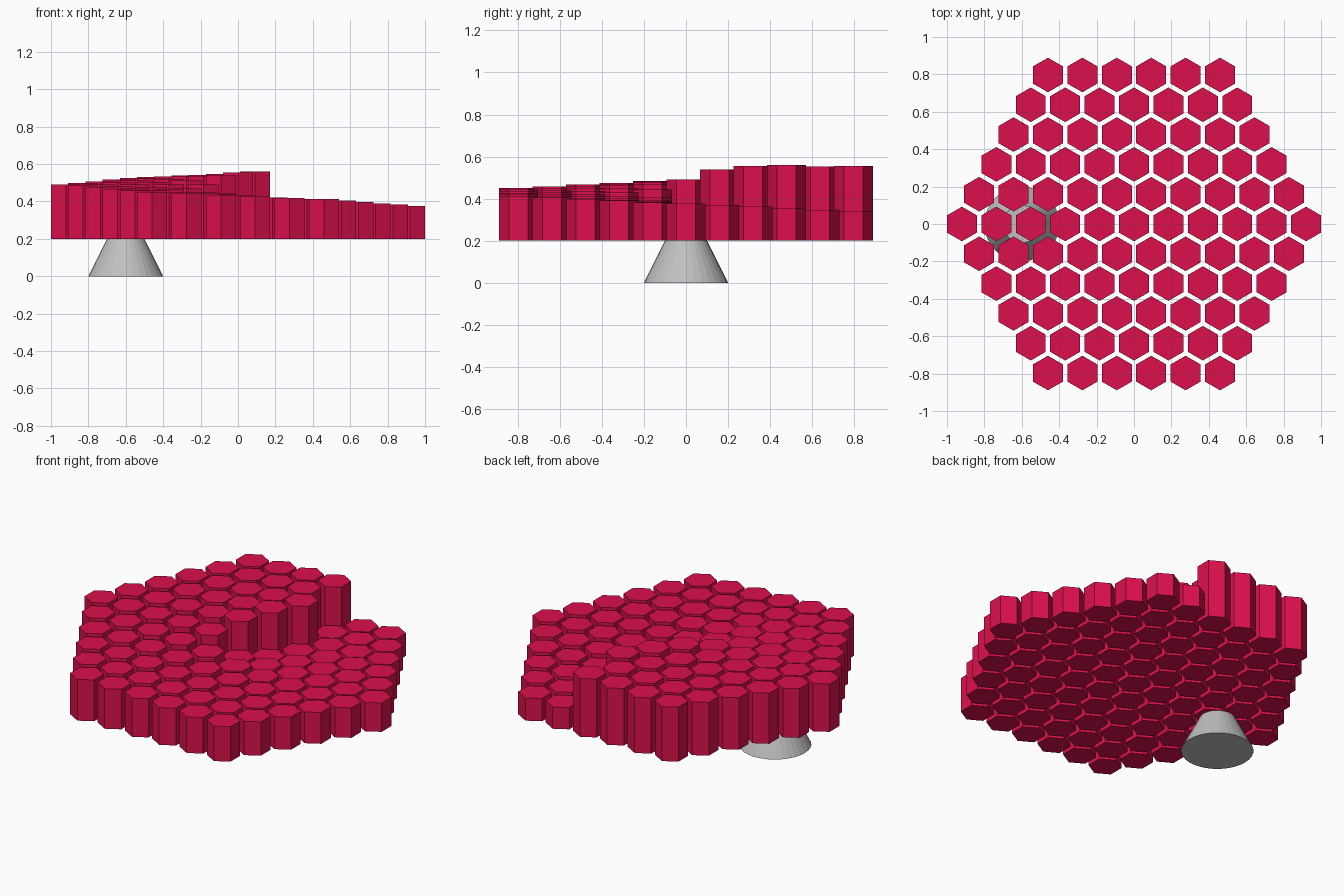
import bpy, bmesh, math

if "Cube" in bpy.data.objects:
    bpy.data.objects.remove(bpy.data.objects["Cube"])

PITCH, HEX_W, RINGS = 0.184, 0.16, 5
BASE_Z = 0.20


def material(name, rgb):
    m = bpy.data.materials.new(name)
    m.diffuse_color = (*rgb, 1)
    m.use_nodes = True
    m.node_tree.nodes["Principled BSDF"].inputs["Base Color"].default_value = m.diffuse_color
    return m


def prism(bm, cx, cy, z0, z1, r0, r1, sides, phase=0.0):
    """Add a closed prism or frustum to the mesh."""
    def ring(z, r):
        return [bm.verts.new((cx + r * math.cos(phase + math.tau * i / sides),
                              cy + r * math.sin(phase + math.tau * i / sides), z))
                for i in range(sides)]
    lo, hi = ring(z0, r0), ring(z1, r1)
    bm.faces.new(lo[::-1])
    bm.faces.new(hi)
    for i in range(sides):
        j = (i + 1) % sides
        bm.faces.new((lo[i], lo[j], hi[j], hi[i]))


def finish(bm, name, mat):
    me = bpy.data.meshes.new(name)
    bm.to_mesh(me)
    bm.free()
    me.materials.append(mat)
    ob = bpy.data.objects.new(name, me)
    bpy.context.collection.objects.link(ob)


def top_height(x, y):
    """Spiral ramp falling counter-clockwise, with its step at 72 degrees."""
    angle = math.degrees(math.atan2(y, x + 0.046))
    turn = (angle - 72) % 360
    return 0.561 - 0.000643 * turn


# Hexagonal columns on a six-sided grid, pointed along y
bm = bmesh.new()
radius = HEX_W / math.sqrt(3)
for row in range(-RINGS, RINGS + 1):
    count = 2 * RINGS + 1 - abs(row)
    y = row * PITCH * math.sqrt(3) / 2
    for i in range(count):
        x = (i - (count - 1) / 2) * PITCH
        prism(bm, x, y, BASE_Z, top_height(x, y), radius, radius, 6, math.pi / 6)
finish(bm, "hexagonal_columns", material("crimson", (0.71, 0.005, 0.073)))

# Off-centre tapered horn below the columns
bm = bmesh.new()
prism(bm, -0.6, 0, 0, BASE_Z, 0.2, 0.1, 32)
finish(bm, "feed_horn", material("silver grey", (0.527, 0.527, 0.527)))
